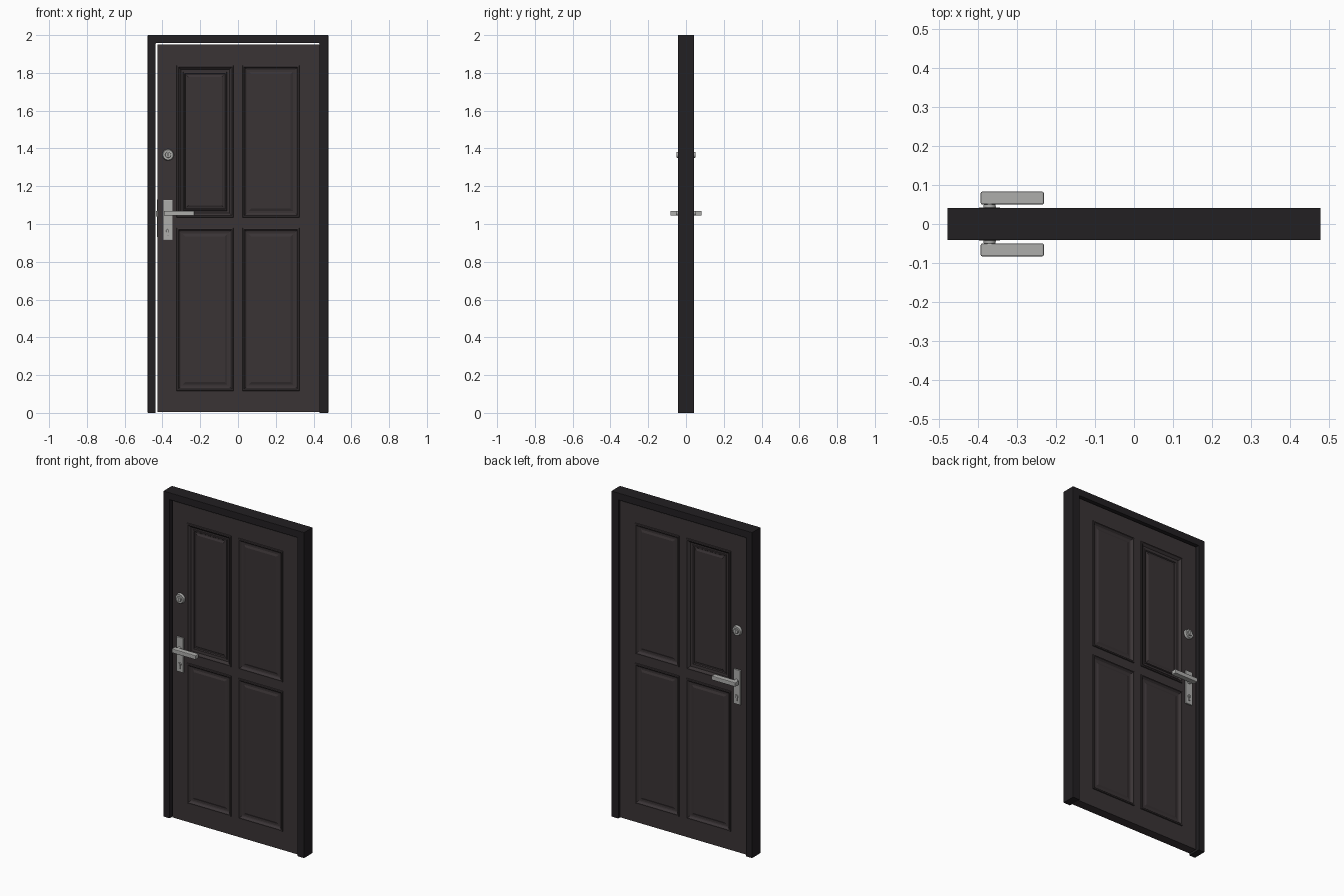
import bpy, bmesh, math
from mathutils import Matrix

if "Cube" in bpy.data.objects:
    bpy.data.objects.remove(bpy.data.objects["Cube"])


def material(name, c):
    m = bpy.data.materials.new(name)
    m.diffuse_color = (*c, 1)
    m.use_nodes = True
    m.node_tree.nodes["Principled BSDF"].inputs["Base Color"].default_value = m.diffuse_color
    return m


LEAF = material("dark_wood", (0.042, 0.034, 0.036))
FRAME = material("darker_wood", (0.016, 0.014, 0.016))
METAL = material("brushed_steel", (0.42, 0.42, 0.41))
DARK = material("keyhole_dark", (0.05, 0.05, 0.05))


def finish(bm, name, mat, mirror=True, bevel=0, smooth=False):
    bmesh.ops.remove_doubles(bm, verts=bm.verts, dist=1e-5)
    bmesh.ops.recalc_face_normals(bm, faces=bm.faces)
    me = bpy.data.meshes.new(name)
    bm.to_mesh(me)
    bm.free()
    me.materials.append(mat)
    ob = bpy.data.objects.new(name, me)
    bpy.context.collection.objects.link(ob)
    if bevel:
        b = ob.modifiers.new("bevel", 'BEVEL')
        b.width, b.segments = bevel, 2
    if mirror:  # same part on the other side of the door
        m = ob.modifiers.new("mirror", 'MIRROR')
        m.use_axis = (False, True, False)
        m.use_mirror_merge = name == "door_leaf"
    if smooth:
        bpy.context.view_layer.objects.active = ob
        ob.select_set(True)
        bpy.ops.object.shade_smooth_by_angle(angle=math.radians(35))
        ob.select_set(False)
    return ob


def box(name, x, y, z, mat, bevel=0, mirror=True):
    bm = bmesh.new()
    bmesh.ops.create_cube(bm, size=1)
    for v in bm.verts:
        v.co = [(a[0] + a[1]) / 2 + c * (a[1] - a[0]) for a, c in zip((x, y, z), v.co)]
    return finish(bm, name, mat, mirror, bevel)


def disc(name, x, z, r1, r2, y0, y1, mat, bevel=0):
    # round part along y: radius r1 at y0 (door side), r2 at y1 (outer side)
    bm = bmesh.new()
    mtx = Matrix.Translation((x, (y0 + y1) / 2, z)) @ Matrix.Rotation(math.pi / 2, 4, 'X')
    bmesh.ops.create_cone(bm, cap_ends=True, segments=32, radius1=r1, radius2=r2,
                          depth=abs(y1 - y0), matrix=mtx)
    return finish(bm, name, mat, True, bevel, True)


# outer frame: one U outline, extruded
outline = [(-.478, 0), (-.478, 2), (.478, 2), (.478, 0),
           (.431, 0), (.431, 1.957), (-.436, 1.957), (-.436, 0)]
bm = bmesh.new()
f = bm.faces.new([bm.verts.new((x, -.0415, z)) for x, z in outline])
ext = bmesh.ops.extrude_face_region(bm, geom=[f])
for v in ext["geom"]:
    if isinstance(v, bmesh.types.BMVert):
        v.co.y = .0415
finish(bm, "door_frame", FRAME, False, .0015)

# door leaf: front half with four moulded panels, mirrored to the back
F = -.028
xs = [-.426, -.325, -.024, .024, .325, .4305]
zs = [.004, .117, .98, 1.035, 1.84, 1.949]
MOULD = [(0, 0), (.002, -.006), (.009, -.007), (.018, .004), (.024, .006),
         (.034, .006), (.046, .001)]
DEEP = [(0, 0), (.002, -.006), (.009, -.007), (.022, .006), (.034, .007), (.036, .003),
        (.042, .003), (.046, .009), (.052, .009), (.062, .004)]
bm = bmesh.new()


def quad(pts):
    bm.faces.new([bm.verts.new(p) for p in pts])


def ring(x0, x1, z0, z1, d, y):
    return [(x0 + d, F + y, z0 + d), (x1 - d, F + y, z0 + d),
            (x1 - d, F + y, z1 - d), (x0 + d, F + y, z1 - d)]


for i in range(5):
    for j in range(5):
        cell = xs[i], xs[i + 1], zs[j], zs[j + 1]
        if i not in (1, 3) or j not in (1, 3):
            quad(ring(*cell, 0, 0))
            continue
        rings = [ring(*cell, d, y) for d, y in (DEEP if (i, j) == (1, 3) else MOULD)]
        for a, b in zip(rings, rings[1:]):
            for k in range(4):
                n = (k + 1) % 4
                quad([a[k], a[n], b[n], b[k]])
        quad(rings[-1])
bmesh.ops.remove_doubles(bm, verts=bm.verts, dist=1e-5)
rim = bmesh.ops.extrude_edge_only(bm, edges=[e for e in bm.edges if e.is_boundary])
for v in rim["geom"]:
    if isinstance(v, bmesh.types.BMVert):
        v.co.y = 0
finish(bm, "door_leaf", LEAF)

# lever handle: back plate, neck and bar
HX = -.37
box("handle_plate", (-.394, -.347), (-.037, -.026), (.915, 1.127), METAL, .002)
disc("lever_neck", HX, 1.057, .013, .012, -.034, -.056, METAL)
box("lever_bar", (-.393, -.231), (-.083, -.05), (1.044, 1.07), METAL, .004)

# key cylinder below the lever
disc("key_cylinder", HX, .963, .011, .010, -.034, -.043, METAL)
box("key_cylinder_tail", (HX - .006, HX + .006), (-.042, -.034), (.937, .963), METAL, .002)
box("key_slot", (HX - .0015, HX + .0015), (-.0436, -.040), (.956, .970), DARK)

# round upper lock
LZ = 1.366
disc("lock_rosette", HX, LZ, .031, .027, -.026, -.042, METAL, .001)
disc("lock_core", HX, LZ, .016, .015, -.040, -.050, METAL, .001)
box("lock_slot", (HX - .002, HX + .002), (-.0506, -.046), (LZ - .009, LZ + .009), DARK)

# latch face plate and bolts on the door edge
box("latch_plate", (-.4275, -.42), (-.012, .012), (.93, 1.13), METAL, 0, False)
box("latch_bolt", (-.435, -.42), (-.007, .007), (1.04, 1.07), METAL, .001, False)
